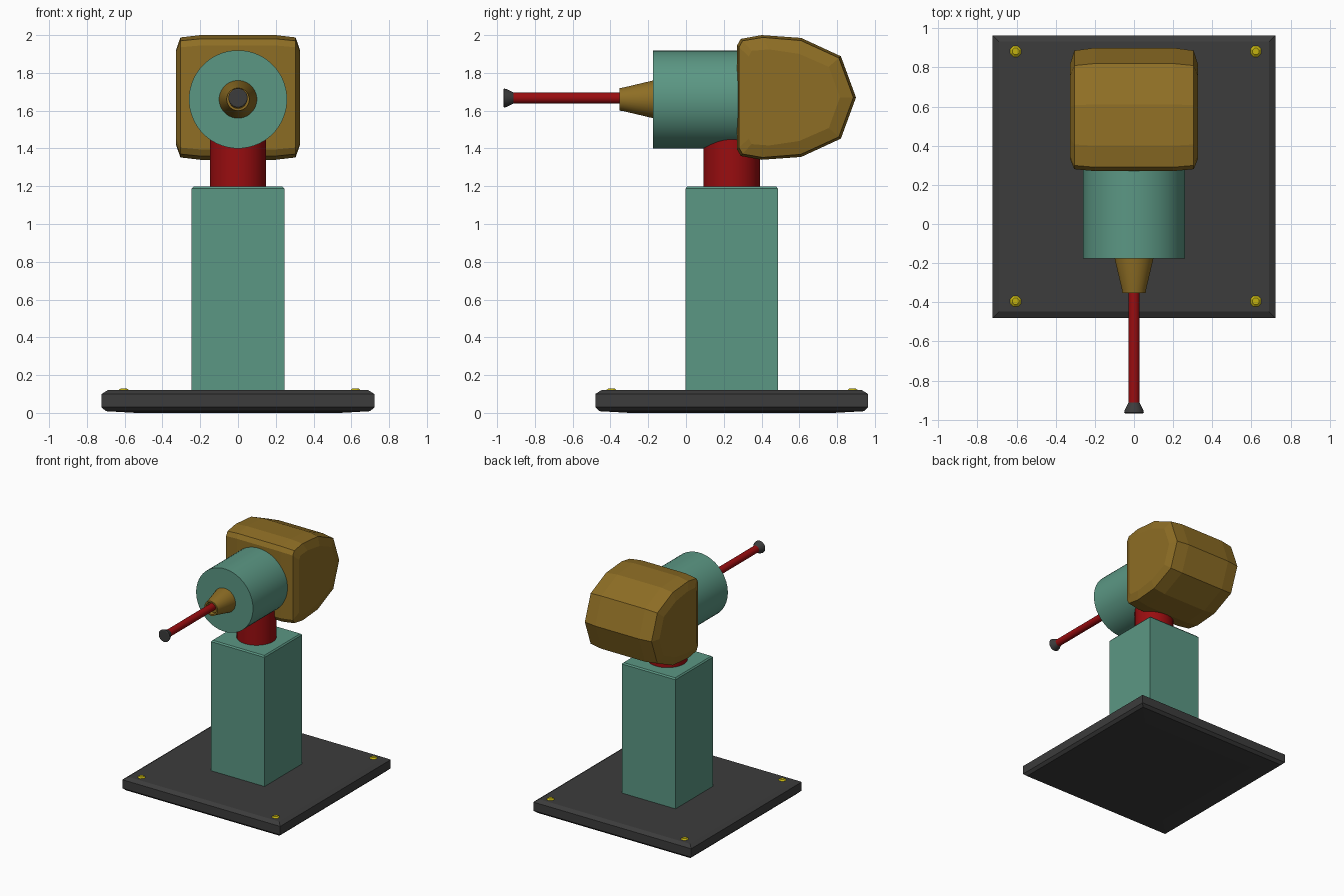
import bpy, bmesh, math
from mathutils import Vector

if "Cube" in bpy.data.objects:
    bpy.data.objects.remove(bpy.data.objects["Cube"])


def material(name, rgb):
    m = bpy.data.materials.new(name)
    m.diffuse_color = (*rgb, 1)
    m.use_nodes = True
    m.node_tree.nodes["Principled BSDF"].inputs["Base Color"].default_value = m.diffuse_color
    return m


TEAL = material("teal", (0.105, 0.31, 0.23))
GOLD = material("ochre", (0.27, 0.155, 0.018))
RED = material("red", (0.32, 0.004, 0.005))
DARK = material("charcoal", (0.045, 0.045, 0.045))
YELLOW = material("yellow", (0.55, 0.45, 0.005))


def loft(name, rings, mat, smooth=False):
    """Skin a stack of equal-length rings and cap both ends."""
    bm = bmesh.new()
    loops = [[bm.verts.new(p) for p in ring] for ring in rings]
    for a, b in zip(loops, loops[1:]):
        n = len(a)
        for i in range(n):
            j = (i + 1) % n
            bm.faces.new((a[i], a[j], b[j], b[i]))
    bm.faces.new(loops[0])
    bm.faces.new(loops[-1])
    bmesh.ops.recalc_face_normals(bm, faces=bm.faces)
    me = bpy.data.meshes.new(name)
    bm.to_mesh(me)
    bm.free()
    me.materials.append(mat)
    ob = bpy.data.objects.new(name, me)
    bpy.context.collection.objects.link(ob)
    if smooth:
        bpy.ops.object.select_all(action='DESELECT')
        ob.select_set(True)
        bpy.context.view_layer.objects.active = ob
        bpy.ops.object.shade_smooth_by_angle(angle=math.radians(30))
    return ob


def lathe(name, origin, profile, axis, mat, sides=32, smooth=True):
    """Revolve (radius, distance) pairs about the y or z axis."""
    rings = []
    for r, d in profile:
        ring = []
        for i in range(sides):
            a = 2 * math.pi * (i + 0.5) / sides
            u, v = r * math.cos(a), r * math.sin(a)
            off = (u, d, v) if axis == 'y' else (u, v, d)
            ring.append(Vector(origin) + Vector(off))
        rings.append(ring)
    return loft(name, rings, mat, smooth)


def square_stack(name, cy, layers, mat):
    """Square block built from (half width, height) layers."""
    corners = ((-1, -1), (1, -1), (1, 1), (-1, 1))
    return loft(name, [[(sx * h, cy + sy * h, z) for sx, sy in corners]
                       for h, z in layers], mat)


# Base plate with chamfered rim, and square column
CY = 0.242
square_stack("base_plate", CY, [(0.54, 0), (0.70, 0.009), (0.722, 0.03),
                                (0.722, 0.10), (0.69, 0.12)], DARK)
square_stack("column", CY, [(0.245, 0.11), (0.245, 1.187), (0.236, 1.198)], TEAL)

# Corner bolts
for i, x in enumerate((-0.605, 0.622)):
    for j, y in enumerate((-0.395, 0.882)):
        lathe(f"bolt_{i}_{j}", (x, y, 0),
              [(0.03, 0.10), (0.03, 0.12), (0.018, 0.129)], 'z', YELLOW, 8, False)

# Swivel neck and horizontal barrel
lathe("neck", (0, CY, 0), [(0.15, 1.18), (0.15, 1.60)], 'z', RED)
lathe("barrel", (0, 0, 1.66), [(0.26, -0.175), (0.26, 0.30)], 'y', TEAL, 48)

# Tapered nozzle with a shallow recess, rod and flared tip
lathe("nozzle", (0, 0, 1.66), [(0.10, -0.165), (0.10, -0.175), (0.062, -0.335),
                               (0.060, -0.353), (0.048, -0.353),
                               (0.045, -0.32)], 'y', GOLD)
lathe("rod", (0, 0, 1.667), [(0.029, -0.925), (0.029, -0.25)], 'y', RED, 24)
lathe("tip", (0, 0, 1.667), [(0.045, -0.967), (0.051, -0.963), (0.047, -0.948),
                             (0.028, -0.91)], 'y', DARK, 24)

# Faceted rear housing: yz profile, shrunk towards each side
PROFILE = [(0.27, 1.395), (0.29, 1.36), (0.40, 1.34), (0.61, 1.355),
           (0.82, 1.452), (0.90, 1.67), (0.82, 1.888), (0.61, 1.985),
           (0.40, 2.0), (0.29, 1.98), (0.27, 1.945)]
MID = Vector((0.57, 1.67))


def housing_ring(x, inset):
    ring = []
    for p in PROFILE:
        d = Vector(p) - MID
        q = MID + d * (1 - inset / d.length)
        ring.append((x, q.x, q.y))
    return ring


half = [(0.2, 0.0), (0.305, 0.014), (0.327, 0.085)]
rings = [housing_ring(-x, s) for x, s in reversed(half)]
rings += [housing_ring(x, s) for x, s in half]
loft("rear_housing", rings, GOLD)
